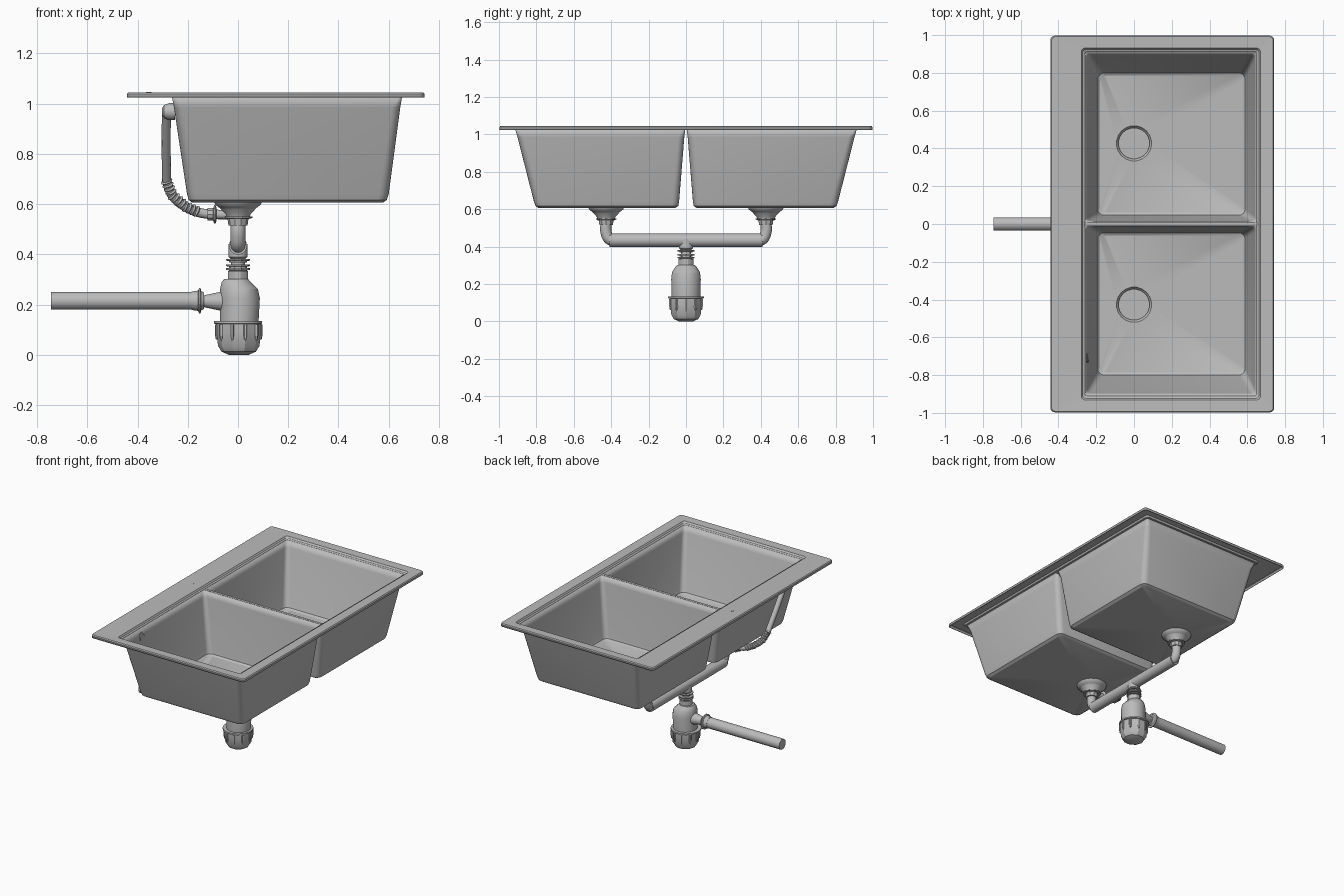
import bpy, bmesh
from math import sin, cos, pi
from mathutils import Vector

cube = bpy.data.objects.get("Cube")
if cube:
    bpy.data.objects.remove(cube)


def material(name, rgb):
    m = bpy.data.materials.new(name)
    m.use_nodes = True
    m.diffuse_color = (*rgb, 1)
    m.node_tree.nodes["Principled BSDF"].inputs["Base Color"].default_value = (*rgb, 1)
    return m


GREY = material("grey", (0.5, 0.5, 0.5))
meshes = []


def round_rect(x0, x1, y0, y1, z, r, k=4):
    """Rounded rectangle ring, counter-clockwise from the +x side."""
    ring = []
    corners = [(x1 - r, y1 - r), (x0 + r, y1 - r), (x0 + r, y0 + r), (x1 - r, y0 + r)]
    for i, (cx, cy) in enumerate(corners):
        for j in range(k + 1):
            a = (i + j / k) * pi / 2
            ring.append(Vector((cx + r * cos(a), cy + r * sin(a), z)))
    return ring


def circle(center, r, axis=(0, 0, 1), n=20):
    """Ring of n points around an axis."""
    q = Vector((0, 0, 1)).rotation_difference(Vector(axis))
    return [Vector(center) + q @ Vector((r * cos((i + .5) * 2 * pi / n),
            r * sin((i + .5) * 2 * pi / n), 0)) for i in range(n)]


def loft(name, rings, cap_start=True, cap_end=True, thick=0):
    """Skin a stack of equal-length rings."""
    bm = bmesh.new()
    rows = [[bm.verts.new(p) for p in ring] for ring in rings]
    for a, b in zip(rows, rows[1:]):
        for i in range(len(a)):
            j = (i + 1) % len(a)
            bm.faces.new((a[i], a[j], b[j], b[i]))
    if cap_start:
        bm.faces.new(rows[0][::-1])
    if cap_end:
        bm.faces.new(rows[-1])
    bmesh.ops.recalc_face_normals(bm, faces=bm.faces)
    me = bpy.data.meshes.new(name)
    bm.to_mesh(me)
    bm.free()
    me.materials.append(GREY)
    ob = bpy.data.objects.new(name, me)
    bpy.context.collection.objects.link(ob)
    if thick:
        mod = ob.modifiers.new("Sheet", 'SOLIDIFY')
        mod.thickness, mod.offset = thick, 0
    meshes.append(ob)
    return ob


def lathe(name, origin, axis, profile, n=20):
    """Turned part: profile is (radius, distance along axis)."""
    d = Vector(axis).normalized()
    return loft(name, [circle(Vector(origin) + d * h, r, d, n) for r, h in profile])


def tube(name, points, r):
    """Round pipe through points, with softened bends."""
    cu = bpy.data.curves.new(name, 'CURVE')
    cu.dimensions = '3D'
    cu.bevel_depth, cu.bevel_resolution, cu.use_fill_caps = r, 4, True
    sp = cu.splines.new('BEZIER')
    sp.bezier_points.add(len(points) - 1)
    for bp, p in zip(sp.bezier_points, points):
        bp.co = p
        bp.handle_left_type = bp.handle_right_type = 'AUTO'
    cu.materials.append(GREY)
    ob = bpy.data.objects.new(name, cu)
    bpy.context.collection.objects.link(ob)


# Rim: lip, flat deck and a shallow step down to the basins
loft("rim", [
    round_rect(-.44, .74, -.995, .995, 1.024, .02),
    round_rect(-.44, .74, -.995, .995, 1.038, .02),
    round_rect(-.436, .736, -.991, .991, 1.043, .02),
    round_rect(-.28, .67, -.932, .932, 1.041, .02),
    round_rect(-.274, .664, -.924, .924, 1.03, .02),
    round_rect(-.26, .65, -.91, .91, 1.028, .01)],
    cap_start=False, cap_end=False, thick=.004)

# Divider between the basins
loft("divider", [round_rect(-.262, .652, -.009, .009, z, .003) for z in (1.022, 1.03)])

for side, label in ((1, "back"), (-1, "front")):
    drain = (0, side * .427)

    # Basin: tapered walls, rounded floor edge and drain well in one sheet
    def ring(x0, x1, near, far, z, r):
        y0, y1 = sorted((side * near, side * far))
        return round_rect(x0, x1, y0, y1, z, r)

    well = []
    for r, z in ((.095, .61), (.09, .6), (.07, .585), (.03, .57)):
        n = 20
        well.append([Vector((r * cos(a), drain[1] + r * sin(a), z))
                     for a in ((i + .5) * 2 * pi / n for i in range(n))])
    loft(label + "_basin", [
        ring(-.26, .65, .007, .91, 1.028, .01),
        ring(-.252, .643, .012, .898, .985, .03),
        ring(-.2, .597, .04, .81, .64, .035),
        ring(-.194, .59, .044, .802, .618, .035),
        ring(-.18, .575, .06, .786, .608, .03)] + well,
        cap_start=False, thick=.006)

    # Strainer housing below the floor
    lathe(label + "_strainer", (*drain, .61), (0, 0, -1),
          [(.083, 0), (.083, .012), (.07, .03), (.05, .052), (.046, .07)])
    lathe(label + "_strainer_nut", (*drain, .55), (0, 0, -1),
          [(.058, 0), (.058, .006), (.042, .008), (.038, .035)], 10)

    # Drain elbow
    tube(label + "_elbow", [(*drain, .53), (*drain, .475),
                            (0, side * .405, .437), (0, side * .36, .435)], .03)

# Cross pipe joining both drains
lathe("cross_pipe", (0, -.41, .434), (0, 1, 0), [(.036, 0), (.036, .82)])

# Tee and union nuts above the trap
lathe("tee", (0, 0, .44), (0, 0, -1), [(.038, 0), (.038, .05), (.028, .06), (.028, .15)])
for i, z in enumerate((.382, .36, .345)):
    lathe("union_nut_" + str(i + 1), (0, 0, z), (0, 0, -1),
          [(.048, 0), (.048, .007), (.036, .009), (.036, .014)], 10)
lathe("trap_neck", (0, 0, .333), (0, 0, -1), [(.042, 0), (.042, .04)], 12)

# Bottle trap, its shoulder leaning toward the outlet side
loft("trap_body", [circle((.005, 0, .12), .077), circle((.008, 0, .225), .08),
                   circle((.004, 0, .262), .076), circle((-.006, 0, .288), .06),
                   circle((-.008, 0, .302), .048)])
lathe("trap_collar", (0, 0, .134), (0, 0, -1), [(.098, 0), (.098, .01), (.088, .012)], 16)
lathe("trap_cup", (.003, 0, .124), (0, 0, -1),
      [(.09, 0), (.09, .035), (.082, .09), (.068, .112), (.04, .124)], 10)
for i in range(10):
    a = i * pi / 5
    lathe("cup_grip_" + str(i + 1), (.003 + .086 * cos(a), .086 * sin(a), .12), (0, 0, -1),
          [(.009, 0), (.009, .04), (.005, .06)], 6)

# Waste outlet
lathe("outlet_cone", (-.05, 0, .213), (-1, 0, 0), [(.04, 0), (.038, .02), (.024, .085), (.03, .1)])
lathe("outlet_nut", (-.135, 0, .215), (-1, 0, 0),
      [(.034, 0), (.04, .012), (.052, .014), (.052, .02), (.042, .024), (.038, .05)], 12)
lathe("outlet_pipe", (-.155, 0, .215), (-1, 0, 0), [(.036, 0), (.036, .59)])

# Overflow: head on the wall, straight tube, corrugated hose to the front drain
lathe("overflow_head", (-.25, -.71, .968), (-1, 0, 0),
      [(.034, 0), (.034, .025), (.026, .045), (.014, .052)], 14)
lathe("overflow_grate", (-.241, -.71, .968), (-1, 0, .12), [(.024, 0), (.024, .006)], 14)
tube("overflow_tube", [(-.285, -.70, .97), (-.286, -.6, .83), (-.284, -.5, .69)], .018)
hose = [(-.284, -.5, .69), (-.262, -.475, .635), (-.21, -.45, .59), (-.15, -.43, .565), (-.04, -.427, .557)]
tube("overflow_hose", hose, .019)
for s, (p, q) in enumerate(zip(hose[:3], hose[1:4])):
    p, q = Vector(p), Vector(q)
    for t in range(4):
        lathe("hose_ridge_%d_%d" % (s + 1, t + 1), p.lerp(q, t / 4), q - p,
              [(.018, -.006), (.024, 0), (.018, .006)], 12)
lathe("hose_nut", (-.085, -.427, .559), (-1, 0, 0),
      [(.026, 0), (.038, .004), (.038, .01), (.026, .014), (.026, .036)], 10)

# Tap hole cover on the deck
lathe("tap_hole_cover", (-.355, 0, 1.04), (0, 0, 1), [(.012, 0), (.012, .005)], 12)

# Smooth shading with crisp edges
bpy.ops.object.select_all(action='DESELECT')
for ob in meshes:
    ob.select_set(True)
bpy.context.view_layer.objects.active = meshes[0]
bpy.ops.object.shade_smooth_by_angle()
